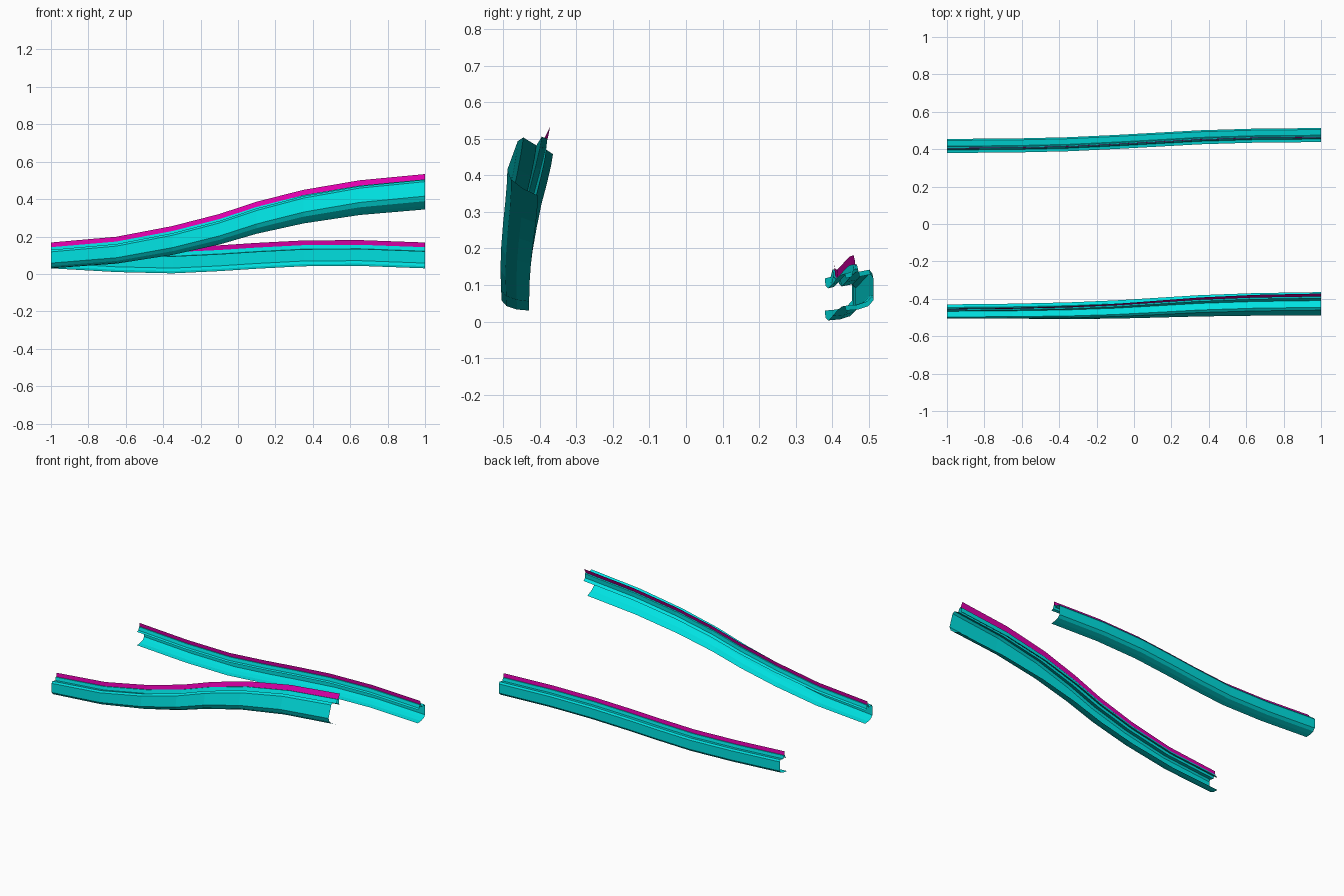
import bpy
from math import sin, cos, radians

if "Cube" in bpy.data.objects:
    bpy.data.objects.remove(bpy.data.objects["Cube"])


def material(name, rgb):
    m = bpy.data.materials.new(name)
    m.diffuse_color = (*rgb, 1)
    m.use_nodes = True
    m.node_tree.nodes["Principled BSDF"].inputs["Base Color"].default_value = m.diffuse_color
    return m


CYAN = material("cyan", (0.0, 0.75, 0.75))
MAGENTA = material("magenta", (0.75, 0.0, 0.42))

# Cross-sections: u runs inward from the outer wall, v runs up from the base
CHANNEL = [(0.075, 0.0), (0.042, 0.003), (0.014, 0.012), (0.0, 0.028),
           (0.0, 0.088), (0.008, 0.099), (0.038, 0.093), (0.042, 0.113),
           (0.054, 0.113), (0.059, 0.092), (0.075, 0.088)]
STRIP = [(0.048, 0.113), (0.051, 0.138)]

# Stations along x and the path of each rail
XS = [-1, -0.65, -0.35, -0.1, 0.1, 0.35, 0.65, 1]
BLEND = [0, 0.1, 0.28, 0.45, 0.6, 0.78, 0.92, 1]
BACK_Z = [0.03, 0.01, 0.003, 0.015, 0.028, 0.041, 0.043, 0.03]
BACK_Y = [0.455, 0.457, 0.464, 0.476, 0.487, 0.501, 0.510, 0.513]
FRONT_Z = [0.03, 0.055, 0.102, 0.157, 0.215, 0.27, 0.315, 0.345]
FRONT_Y = [-0.505, -0.507, -0.511, -0.511, -0.508, -0.504, -0.502, -0.502]


def sweep(name, profile, ys, zs, inward, roll, grow, mat):
    """Loft an open profile along the stations with roll and growth."""
    verts, faces, n = [], [], len(profile)
    for x, y0, z0, t in zip(XS, ys, zs, BLEND):
        a, s = radians(roll) * t, 1 + grow * t
        lift = 0.075 * s * sin(a)
        for u, v in profile:
            du = s * (u * cos(a) + v * sin(a))
            dv = s * (v * cos(a) - u * sin(a))
            verts.append((x, y0 + inward * du, z0 + lift + dv))
    for i in range(len(XS) - 1):
        for j in range(n - 1):
            k = i * n + j
            f = (k, k + 1, k + n + 1, k + n)
            faces.append(f if inward < 0 else f[::-1])
    me = bpy.data.meshes.new(name)
    me.from_pydata(verts, [], faces)
    me.materials.append(mat)
    ob = bpy.data.objects.new(name, me)
    bpy.context.collection.objects.link(ob)
    return ob


# Level back rail and climbing, rolling front rail
for side, ys, zs, inward, roll, grow in (
        ("back", BACK_Y, BACK_Z, -1, 0, 0),
        ("front", FRONT_Y, FRONT_Z, 1, 20, 0.37)):
    sweep(side + "_rail", CHANNEL, ys, zs, inward, roll, grow, CYAN)
    sweep(side + "_trim_strip", STRIP, ys, zs, inward, roll, grow, MAGENTA)
